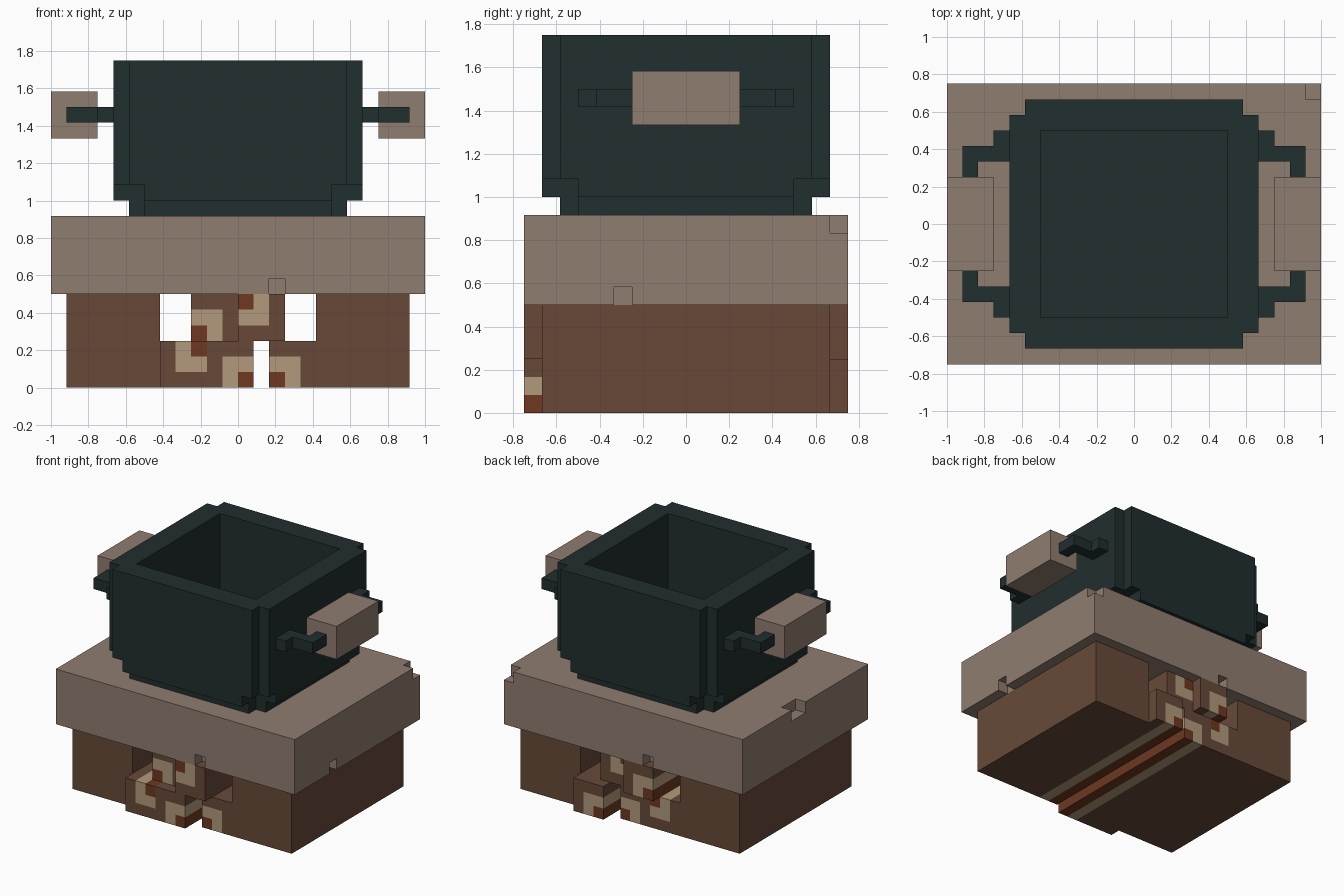
import bpy, bmesh, math
from mathutils import Vector

if "Cube" in bpy.data.objects:
    bpy.data.objects.remove(bpy.data.objects["Cube"])

U = 1 / 12  # size of one block


def material(name, rgb):
    m = bpy.data.materials.new(name)
    lin = [((c / 255 + 0.055) / 1.055) ** 2.4 for c in rgb]
    m.diffuse_color = (*lin, 1)
    m.use_nodes = True
    m.node_tree.nodes["Principled BSDF"].inputs["Base Color"].default_value = m.diffuse_color
    return m


STONE = material("stone", (143, 125, 112))
BARK = material("bark", (103, 73, 57))
WOOD = material("pale_wood", (178, 154, 124))
EMBER = material("ember", (110, 56, 33))
IRON = material("dark_iron", (33, 46, 46))

DIRS = [Vector(d) for d in ((1, 0, 0), (-1, 0, 0), (0, 1, 0), (0, -1, 0), (0, 0, 1), (0, 0, -1))]


def blocks(box):
    x0, x1, y0, y1, z0, z1 = box
    return {(x, y, z) for x in range(x0, x1) for y in range(y0, y1) for z in range(z0, z1)}


def build(name, add, cut=(), mats=(STONE,), paint=lambda x, z: 0):
    """Union of block boxes minus cut boxes, merged into clean flat faces."""
    cells = set().union(*map(blocks, add))
    for c in cut:
        cells -= blocks(c)
    bm = bmesh.new()
    verts = {}
    for c in sorted(cells):
        mid = Vector(c) + Vector((0.5, 0.5, 0.5))
        for d in DIRS:
            if tuple(int(a + b) for a, b in zip(c, d)) in cells:
                continue
            u = Vector((d.y, d.z, d.x))
            v = d.cross(u)
            ring = []
            for a, b in ((-1, -1), (1, -1), (1, 1), (-1, 1)):
                p = mid + (d + u * a + v * b) * 0.5
                key = tuple(round(k) for k in p)
                if key not in verts:
                    verts[key] = bm.verts.new(Vector(key) * U)
                ring.append(verts[key])
            f = bm.faces.new(ring)
            f.material_index = paint(c[0], c[2])
    bm.normal_update()
    bmesh.ops.dissolve_limit(bm, angle_limit=math.radians(1), verts=bm.verts[:],
                             edges=bm.edges[:], delimit={'MATERIAL'})
    me = bpy.data.meshes.new(name)
    bm.to_mesh(me)
    bm.free()
    for m in mats:
        me.materials.append(m)
    ob = bpy.data.objects.new(name, me)
    bpy.context.collection.objects.link(ob)
    return ob


def log(name, box, rings, cores):
    """Log running front to back, with ring and core squares (x, z, size)."""
    def inside(x, z, squares):
        return any(a <= x < a + s and b <= z < b + s for a, b, s in squares)

    def paint(x, z):
        return 2 if inside(x, z, cores) else 1 if inside(x, z, rings) else 0
    build(name, [box], mats=(BARK, WOOD, EMBER), paint=paint)


# Side supports
build("left_support", [(-11, -5, -8, 8, 0, 6)], mats=(BARK,))
build("right_support", [(5, 11, -8, 8, 0, 6)], mats=(BARK,))

# Stacked logs, staggered front to back
log("lower_left_log", (-5, 1, -9, 8, 0, 3),
    [(-1, 0, 2), (-4, 1, 2)], [(0, 0, 1), (-3, 2, 1)])
log("lower_right_log", (2, 5, -8, 9, 0, 3), [(2, 0, 2)], [(2, 0, 1)])
log("upper_left_log", (-3, 0, -8, 9, 3, 6), [(-3, 3, 2)], [(-3, 3, 1)])
log("upper_right_log", (0, 3, -9, 8, 3, 6), [(0, 4, 2)], [(0, 5, 1)])

# Stone slab with chipped edges
build("stone_slab", [(-12, 12, -9, 9, 6, 11)],
      cut=[(11, 12, 8, 9, 10, 11), (2, 3, -9, -8, 6, 7), (11, 12, -4, -3, 6, 7),
           (-12, -11, 0, 2, 10, 11), (-3, -2, 8, 9, 6, 7)])

# Pot with stepped corners and an open square cavity
build("pot", [(-7, 7, -8, 8, 13, 21), (-8, 8, -7, 7, 13, 21),
              (-6, 6, -8, 8, 12, 13), (-8, 8, -6, 6, 12, 13),
              (-6, 6, -7, 7, 11, 12), (-7, 7, -6, 6, 11, 12)],
      cut=[(-6, 6, -6, 6, 12, 21)], mats=(IRON,))


def mirror(box, sx, sy):
    x0, x1, y0, y1, z0, z1 = box
    xs, ys = sorted((x0 * sx, x1 * sx)), sorted((y0 * sy, y1 * sy))
    return (*xs, *ys, z0, z1)


# Handles: bent iron arms and stone grips on both sides
ARM = [(8, 9, 4, 6, 17, 18), (9, 11, 4, 5, 17, 18), (10, 11, 3, 4, 17, 18)]
for side, sx in (("left", -1), ("right", 1)):
    for end, sy in (("front", -1), ("back", 1)):
        build(f"{side}_{end}_handle_arm", [mirror(b, sx, sy) for b in ARM], mats=(IRON,))
    build(f"{side}_grip", [mirror((9, 12, -3, 3, 16, 19), sx, 1)])
